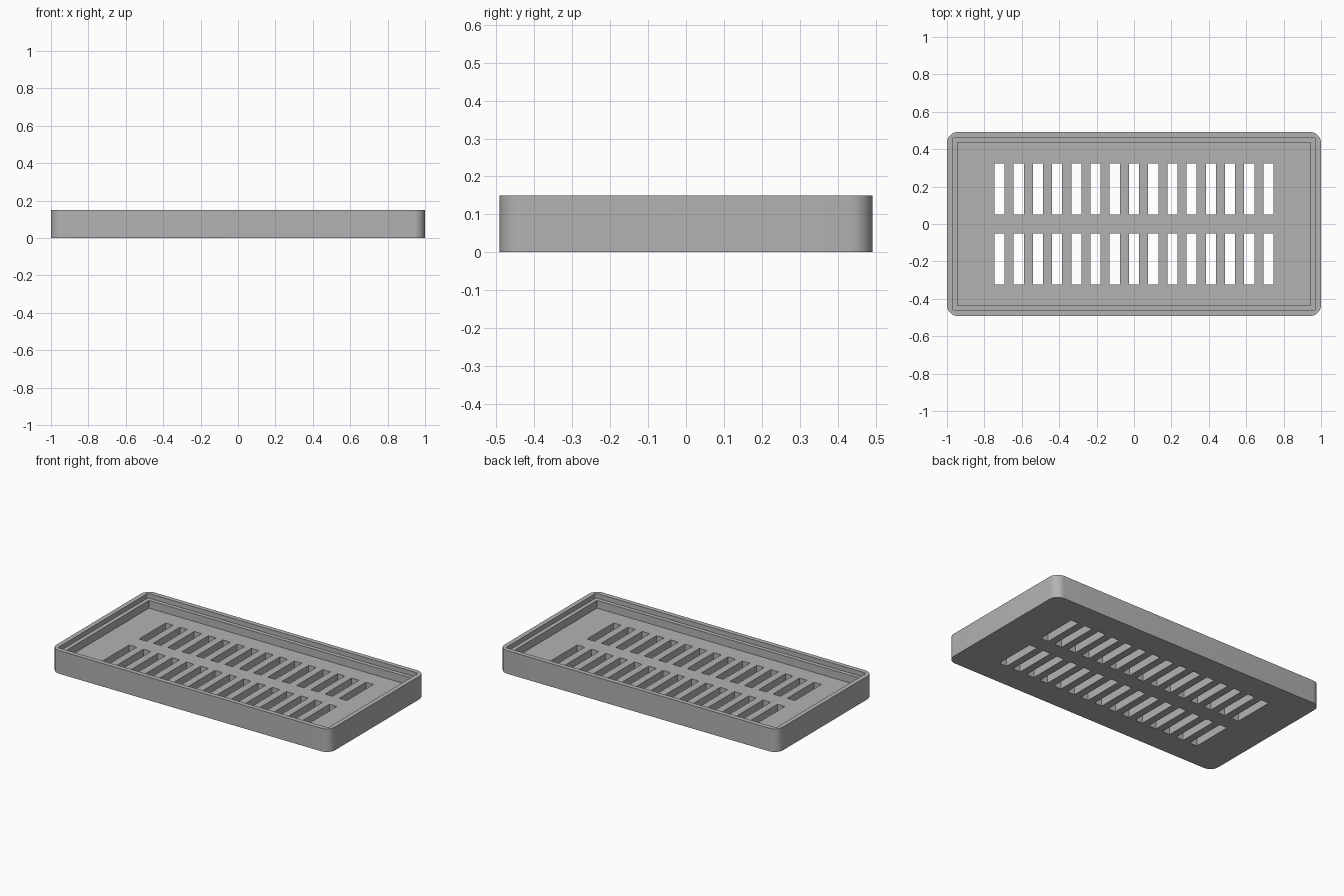
import bpy
import bmesh
from mathutils import Matrix

LENGTH, WIDTH, HEIGHT = 2.0, 0.984, 0.15
LEDGE_Z, FLOOR_Z = 0.12, 0.07
COLUMNS, PITCH = 15, 0.1027
SLOT_W, SLOT_L, SLOT_Y = 0.054, 0.272, 0.187

if "Cube" in bpy.data.objects:
    bpy.data.objects.remove(bpy.data.objects["Cube"])

grey = bpy.data.materials.new("plain grey")
grey.use_nodes = True
colour = (0.45, 0.45, 0.45, 1)
grey.diffuse_color = colour
grey.node_tree.nodes["Principled BSDF"].inputs["Base Color"].default_value = colour


def add_box(bm, x, y, size_x, size_y, z0, z1, radius=0, segments=8):
    """Box with optionally rounded upright edges."""
    place = Matrix.Translation((x, y, (z0 + z1) / 2)) @ Matrix.Diagonal((size_x, size_y, z1 - z0, 1))
    verts = bmesh.ops.create_cube(bm, size=1, matrix=place)["verts"]
    if radius:
        edges = {e for v in verts for e in v.link_edges}
        upright = [e for e in edges if abs(e.verts[0].co.z - e.verts[1].co.z) > 0.01]
        bmesh.ops.bevel(bm, geom=upright, offset=radius, segments=segments,
                        profile=0.5, affect="EDGES")


def make_object(name, bm):
    mesh = bpy.data.meshes.new(name)
    bm.to_mesh(mesh)
    bm.free()
    mesh.materials.append(grey)
    obj = bpy.data.objects.new(name, mesh)
    bpy.context.collection.objects.link(obj)
    return obj


def cut(target, cutter):
    mod = target.modifiers.new("cut", "BOOLEAN")
    mod.operation = "DIFFERENCE"
    mod.solver = "EXACT"
    mod.object = cutter
    bpy.context.view_layer.objects.active = target
    bpy.ops.object.modifier_apply(modifier=mod.name)
    bpy.data.objects.remove(cutter)


# Solid tray block with rounded corners
bm = bmesh.new()
add_box(bm, 0, 0, LENGTH, WIDTH, 0, HEIGHT, radius=0.06)
tray = make_object("vented_tray", bm)

# Recess down to the ledge, then the narrower one down to the floor
bm = bmesh.new()
add_box(bm, 0, 0, LENGTH - 0.06, WIDTH - 0.06, LEDGE_Z, HEIGHT + 0.1, radius=0.012, segments=4)
cut(tray, make_object("ledge_cutter", bm))
bm = bmesh.new()
add_box(bm, 0, 0, LENGTH - 0.112, WIDTH - 0.112, FLOOR_Z, HEIGHT + 0.1)
cut(tray, make_object("floor_cutter", bm))

# Two rows of vent slots through the floor
bm = bmesh.new()
for i in range(COLUMNS):
    for side in (-1, 1):
        add_box(bm, (i - (COLUMNS - 1) / 2) * PITCH, side * SLOT_Y, SLOT_W, SLOT_L, -0.1, HEIGHT)
cut(tray, make_object("slot_cutter", bm))

# Smooth corners, sharp rims
bpy.ops.object.select_all(action="DESELECT")
tray.select_set(True)
bpy.context.view_layer.objects.active = tray
bpy.ops.object.shade_smooth_by_angle()
